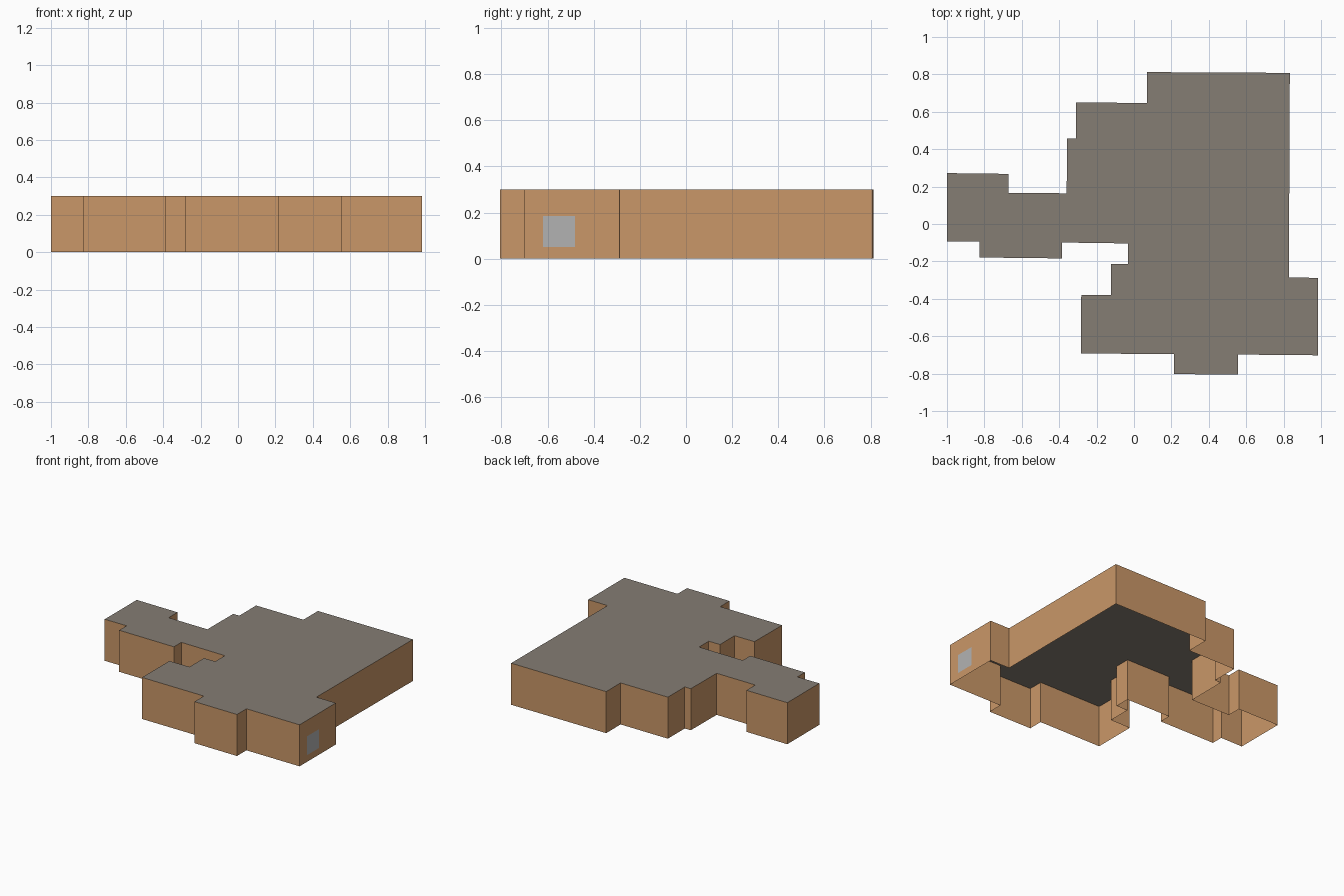
import bpy

if "Cube" in bpy.data.objects:
    bpy.data.objects.remove(bpy.data.objects["Cube"])

HEIGHT = 0.30

# Floor-plan outline, counter-clockwise from the front left of the west wing
OUTLINE = [
    (-1.0, -0.094), (-0.825, -0.094), (-0.825, -0.179), (-0.384, -0.184),
    (-0.384, -0.099), (-0.032, -0.104), (-0.032, -0.214), (-0.122, -0.214),
    (-0.122, -0.38), (-0.282, -0.38), (-0.283, -0.692), (0.214, -0.696),
    (0.214, -0.802), (0.556, -0.806), (0.556, -0.698), (0.984, -0.702),
    (0.984, -0.288), (0.828, -0.286), (0.833, 0.808), (0.07, 0.812),
    (0.07, 0.647), (-0.31, 0.65), (-0.31, 0.457), (-0.358, 0.457),
    (-0.36, 0.164), (-0.671, 0.167), (-0.671, 0.268), (-1.0, 0.272),
]


def material(name, color):
    mat = bpy.data.materials.new(name)
    mat.diffuse_color = (*color, 1.0)
    mat.use_nodes = True
    mat.node_tree.nodes["Principled BSDF"].inputs["Base Color"].default_value = mat.diffuse_color
    return mat


def add_part(name, verts, faces, mat):
    mesh = bpy.data.meshes.new(name)
    mesh.from_pydata(verts, [], faces)
    mesh.materials.append(mat)
    obj = bpy.data.objects.new(name, mesh)
    bpy.context.collection.objects.link(obj)
    return obj


wall_tan = material("wall_tan", (0.59, 0.31, 0.138))
roof_grey = material("roof_grey", (0.235, 0.205, 0.173))
window_grey = material("window_grey", (0.45, 0.45, 0.45))

n = len(OUTLINE)
lower = [(x, y, 0.0) for x, y in OUTLINE]
upper = [(x, y, HEIGHT) for x, y in OUTLINE]

# Thin outer walls, open underneath
wall_faces = [(i, (i + 1) % n, (i + 1) % n + n, i + n) for i in range(n)]
add_part("outer_walls", lower + upper, wall_faces, wall_tan)

# Flat roof following the outline
add_part("flat_roof", upper, [tuple(range(n))], roof_grey)

# Window plate on the east wall
x, y0, y1, z0, z1 = 0.986, -0.62, -0.482, 0.05, 0.186
add_part("east_window", [(x, y0, z0), (x, y1, z0), (x, y1, z1), (x, y0, z1)],
         [(0, 1, 2, 3)], window_grey)
